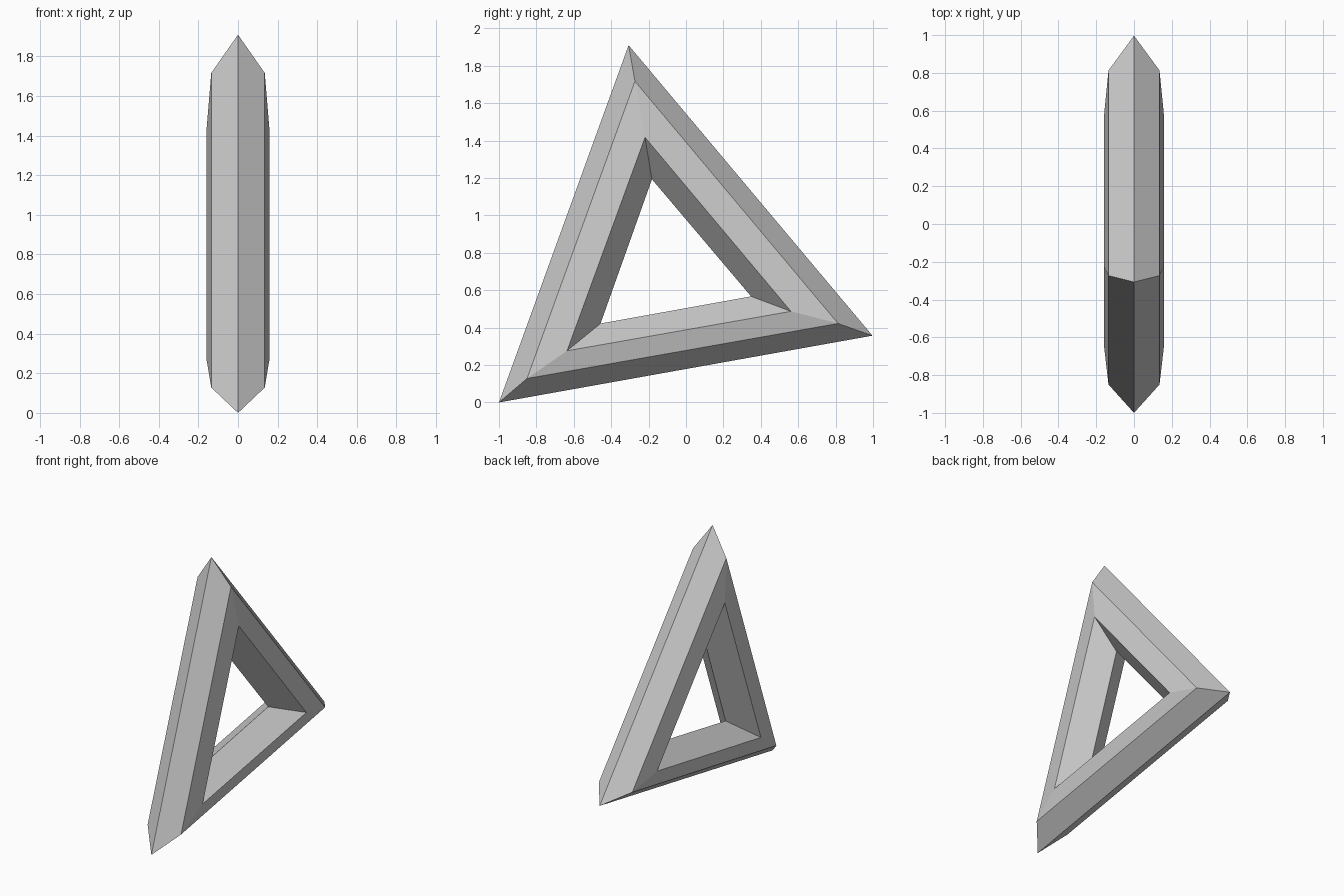
import bpy, bmesh

if "Cube" in bpy.data.objects:
    bpy.data.objects.remove(bpy.data.objects["Cube"])

# Triangle rings in the YZ plane, from the outer rim to the inner rim:
# (half-thickness in x, three corners as (y, z))
RINGS = [
    (0.0,   [(-1.0, 0.0),     (0.997, 0.357), (-0.307, 1.91)]),
    (0.135, [(-0.85, 0.128),  (0.813, 0.422), (-0.273, 1.717)]),
    (0.16,  [(-0.636, 0.276), (0.561, 0.487), (-0.219, 1.417)]),
    (0.0,   [(-0.457, 0.422), (0.348, 0.567), (-0.182, 1.193)]),
]

bm = bmesh.new()


def ring(level, side):
    x, corners = RINGS[level]
    return [bm.verts.new((side * x, y, z)) for y, z in corners]


# Six-sided bar section: up the right side, back down the left side
loops = [ring(level, side) for level, side in
         [(0, 1), (1, 1), (2, 1), (3, 1), (2, -1), (1, -1)]]

# Skin the three mitred bars of the frame
for i, a in enumerate(loops):
    b = loops[(i + 1) % len(loops)]
    for k in range(3):
        n = (k + 1) % 3
        bm.faces.new((a[k], a[n], b[n], b[k]))

bmesh.ops.recalc_face_normals(bm, faces=bm.faces[:])
mesh = bpy.data.meshes.new("triangle_frame")
bm.to_mesh(mesh)
bm.free()
frame = bpy.data.objects.new("triangle_frame", mesh)
bpy.context.collection.objects.link(frame)
